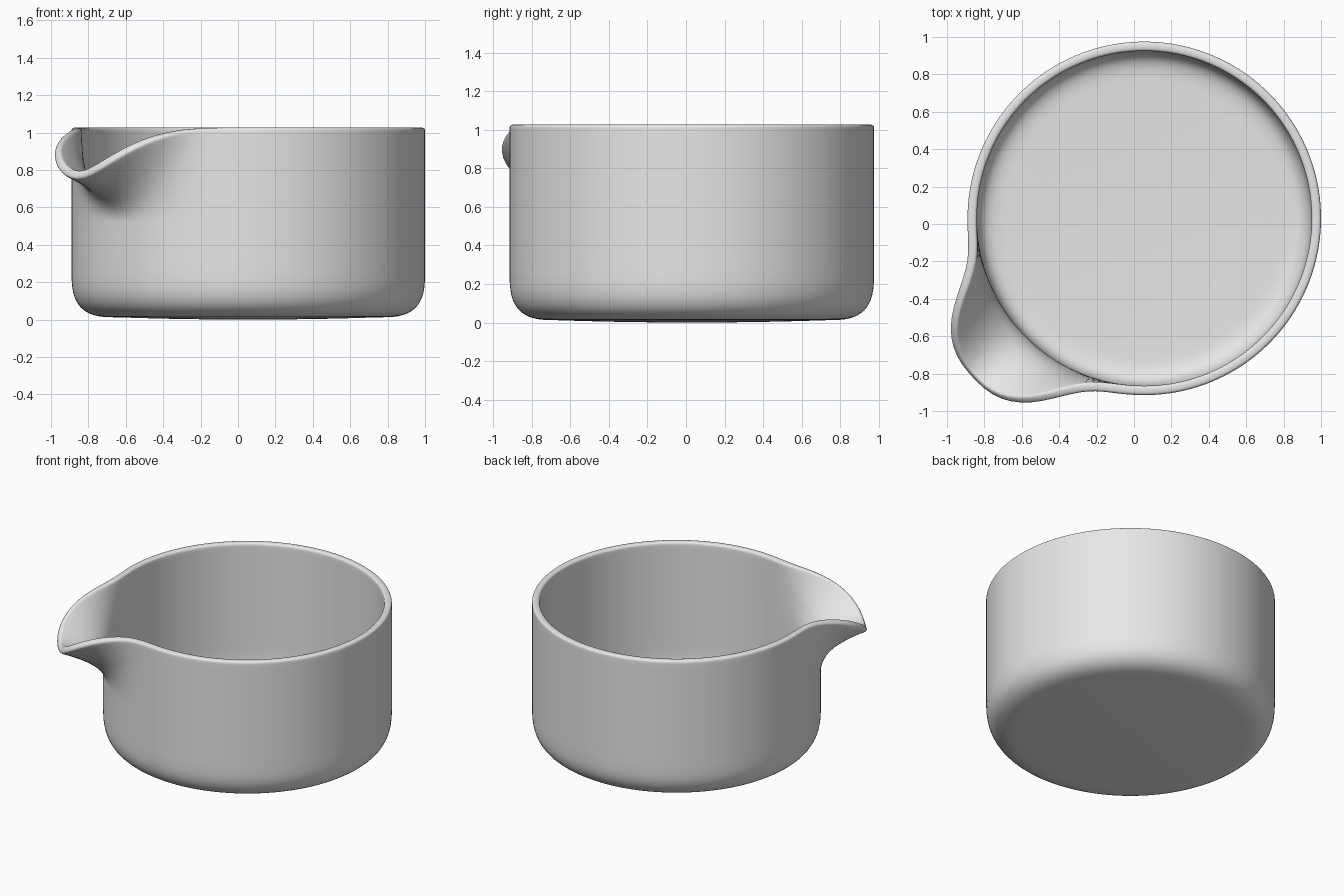
import bpy
import bmesh
from math import sin, cos, pi, exp, radians, degrees
from mathutils import Vector

old = bpy.data.objects.get("Cube")
if old:
    bpy.data.objects.remove(old, do_unlink=True)

SEGMENTS = 160
RADIUS = 0.945
WALL = 0.05
CENTRE = Vector((0.055, 0.03, 0))
SPOUT_ANGLE = 222.7
FLARE_START = 0.52
RIM_Z = 1.005


def profile(theta):
    """Outer (radius, height) pairs from the base centre up to the rim."""
    t = abs((degrees(theta) - SPOUT_ANGLE + 180) % 360 - 180)
    reach = 0.29 * exp(-(t / 22) ** 3)
    top = RIM_Z - 0.26 * exp(-(t / 16.4) ** 2)
    # slightly domed base
    pts = [(0.7 * k / 5, 0.012 * (k / 5) ** 2) for k in range(1, 6)]
    # rounded foot
    for k in range(1, 15):
        a = pi / 2 * k / 14
        pts.append((0.7 + (RADIUS - 0.7) * sin(a) ** (2 / 3),
                    0.012 + 0.25 * (1 - max(cos(a), 0) ** (2 / 3))))
    # straight wall
    low = pts[-1][1]
    pts += [(RADIUS, low + (FLARE_START - low) * k / 4) for k in range(1, 5)]
    # upper wall, flaring into the spout
    for k in range(1, 21):
        s = k / 20
        pts.append((RADIUS + reach * s ** 2.2,
                    FLARE_START + (top - FLARE_START) * s))
    return pts


# Outer surface grid
outer = []
for i in range(SEGMENTS):
    th = 2 * pi * i / SEGMENTS
    outer.append([CENTRE + Vector((r * cos(th), r * sin(th), z))
                  for r, z in profile(th)])
rows = len(outer[0])


def frame(i, j):
    """Outward normal and upward direction of the surface at a grid point."""
    around = outer[(i + 1) % SEGMENTS][j] - outer[i - 1][j]
    up = outer[i][min(j + 1, rows - 1)] - outer[i][max(j - 1, 0)]
    n = around.cross(up).normalized()
    return n, n.cross(around).normalized()


# Each column runs up the outside, over the rounded rim and down the inside
bm = bmesh.new()
columns = []
for i in range(SEGMENTS):
    pts = list(outer[i])
    n, b = frame(i, rows - 1)
    mid = pts[-1] - n * WALL / 2
    for k in range(1, 10):
        a = pi * k / 10
        c = cos(a)
        side = (1 if c > 0 else -1) * abs(c) ** 0.7
        pts.append(mid + n * side * WALL / 2 + b * 0.022 * sin(a) ** 0.7)
    for j in reversed(range(rows)):
        pts.append(outer[i][j] - frame(i, j)[0] * WALL)
    columns.append([bm.verts.new(p) for p in pts])

for i in range(SEGMENTS):
    a, b = columns[i - 1], columns[i]
    for j in range(len(a) - 1):
        bm.faces.new((a[j], b[j], b[j + 1], a[j + 1]))

# Close the base and the inner floor
bm.faces.new([c[0] for c in reversed(columns)])
bm.faces.new([c[-1] for c in columns])
bmesh.ops.recalc_face_normals(bm, faces=bm.faces)

mesh = bpy.data.meshes.new("pouring_bowl")
bm.to_mesh(mesh)
bm.free()
for p in mesh.polygons:
    p.use_smooth = True

# Plain grey glaze
mat = bpy.data.materials.new("light_grey")
mat.use_nodes = True
grey = (0.8, 0.8, 0.8, 1)
mat.diffuse_color = grey
for node in mat.node_tree.nodes:
    if node.type == 'BSDF_PRINCIPLED':
        node.inputs["Base Color"].default_value = grey
mesh.materials.append(mat)

bowl = bpy.data.objects.new("pouring_bowl", mesh)
bpy.context.scene.collection.objects.link(bowl)
